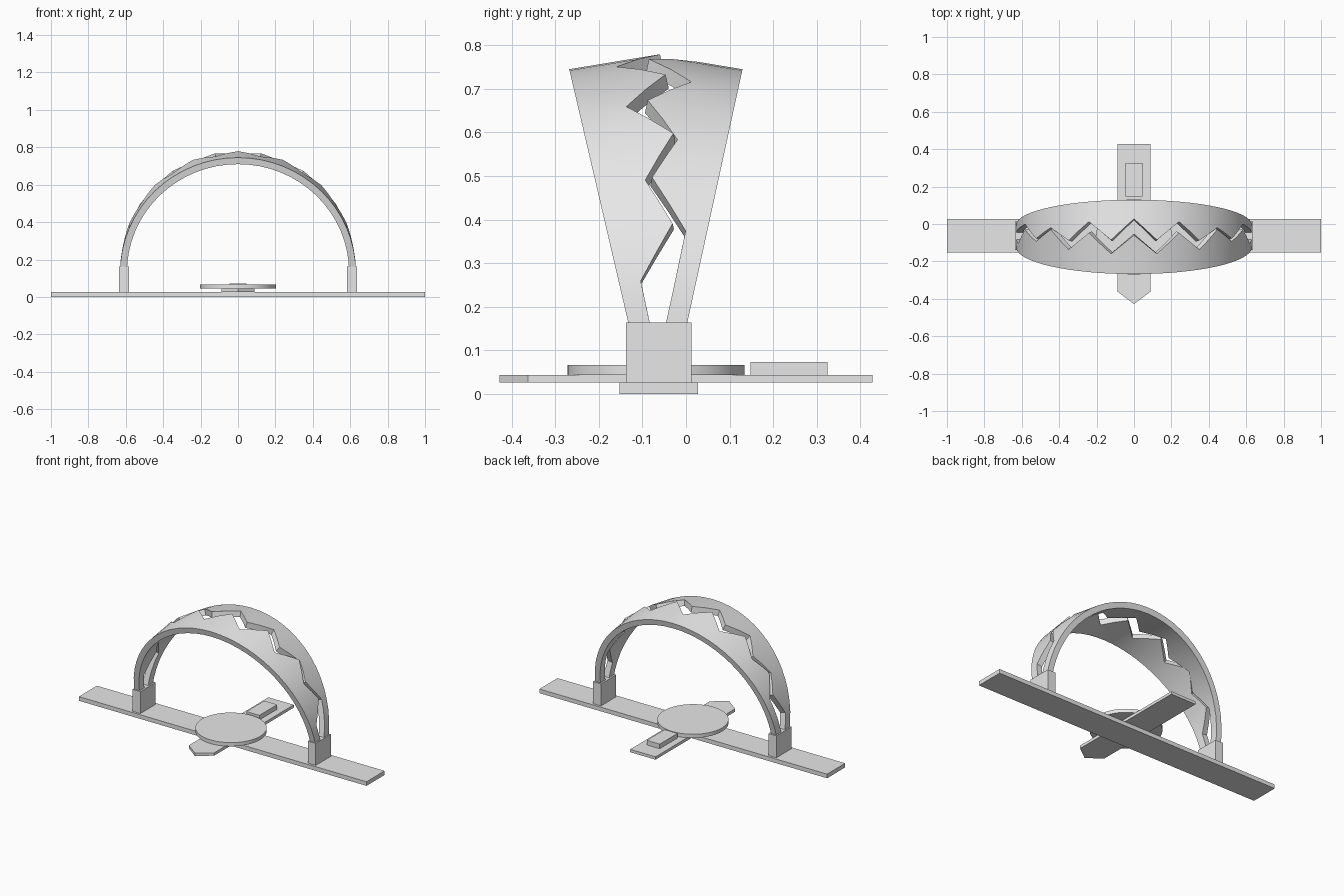
import bpy, bmesh, math

old = bpy.data.objects.get("Cube")
if old:
    bpy.data.objects.remove(old, do_unlink=True)

GREY = (0.8, 0.8, 0.8, 1.0)
steel = bpy.data.materials.new("grey_steel")
steel.diffuse_color = GREY
steel.use_nodes = True
steel.node_tree.nodes["Principled BSDF"].inputs["Base Color"].default_value = GREY


def add_object(name, bm, smooth=False):
    bmesh.ops.recalc_face_normals(bm, faces=bm.faces[:])
    mesh = bpy.data.meshes.new(name)
    bm.to_mesh(mesh)
    bm.free()
    mesh.materials.append(steel)
    obj = bpy.data.objects.new(name, mesh)
    bpy.context.collection.objects.link(obj)
    if smooth:
        bpy.ops.object.select_all(action='DESELECT')
        obj.select_set(True)
        bpy.context.view_layer.objects.active = obj
        bpy.ops.object.shade_smooth_by_angle(angle=math.radians(30))
    return obj


def prism(name, outline, z0, z1, smooth=False):
    """Extrude a flat outline from z0 up to z1."""
    bm = bmesh.new()
    face = bm.faces.new([bm.verts.new((x, y, z0)) for x, y in outline])
    top = bmesh.ops.extrude_face_region(bm, geom=[face])["geom"]
    for v in top:
        if isinstance(v, bmesh.types.BMVert):
            v.co.z = z1
    return add_object(name, bm, smooth)


def box(name, x0, x1, y0, y1, z0, z1):
    return prism(name, [(x0, y0), (x1, y0), (x1, y1), (x0, y1)], z0, z1)


RADIUS, WALL = 0.63, 0.036
HINGE_Z, RISE = 0.132, 0.613
STEP, SUB = 11.25, 2


def jaw(name, side, hinge_y, lean, depths):
    """Leaning half-ring band; depths give the zigzag width from crown to hinge."""
    bm = bmesh.new()
    rings = []
    n = 8 * SUB
    for i in range(-n, n + 1):
        t = abs(i) / SUB
        k = min(int(t), 7)
        depth = depths[k] + (depths[k + 1] - depths[k]) * (t - k)
        a = math.radians(i * STEP / SUB)
        ring = []
        for r, d in ((RADIUS, 0), (RADIUS, depth), (RADIUS - WALL, depth), (RADIUS - WALL, 0)):
            up = RISE * r / RADIUS * math.cos(a)
            y = hinge_y + side * (up * lean - d)
            ring.append(bm.verts.new((r * math.sin(a), y, HINGE_Z + up + d * 0.165)))
        rings.append(ring)
    for p, q in zip(rings, rings[1:]):
        for j in range(4):
            m = (j + 1) % 4
            bm.faces.new((p[j], p[m], q[m], q[j]))
    bm.faces.new(rings[0])
    bm.faces.new(rings[-1])
    return add_object(name, bm, True)


# Toothed jaws: the teeth of one face the notches of the other
jaw("front_jaw", -1, -0.125, 0.233,
    [0.208, 0.106, 0.21, 0.107, 0.197, 0.111, 0.149, 0.049, 0.047])
jaw("back_jaw", 1, -0.004, 0.218,
    [0.102, 0.212, 0.107, 0.195, 0.110, 0.148, 0.048, 0.047, 0.047])

# Long base bar and hinge blocks
box("base_bar", -1, 1, -0.152, 0.027, 0, 0.026)
for label, s in (("left", 1), ("right", -1)):
    xs = sorted((s * 0.582, s * 0.637))
    box(label + "_hinge_block", xs[0], xs[1], -0.138, 0.013, 0.02, 0.164)

# Cross bar with a pointed front end
prism("cross_bar", [(0, -0.428), (0.088, -0.362), (0.088, 0.428),
                    (-0.088, 0.428), (-0.088, -0.362)], 0.026, 0.044)

# Trigger plate and latch
prism("trigger_plate", [(0.203 * math.cos(i * math.tau / 48),
                         -0.069 + 0.203 * math.sin(i * math.tau / 48))
                        for i in range(48)], 0.044, 0.067, True)
box("latch", -0.045, 0.045, 0.148, 0.325, 0.042, 0.073)
